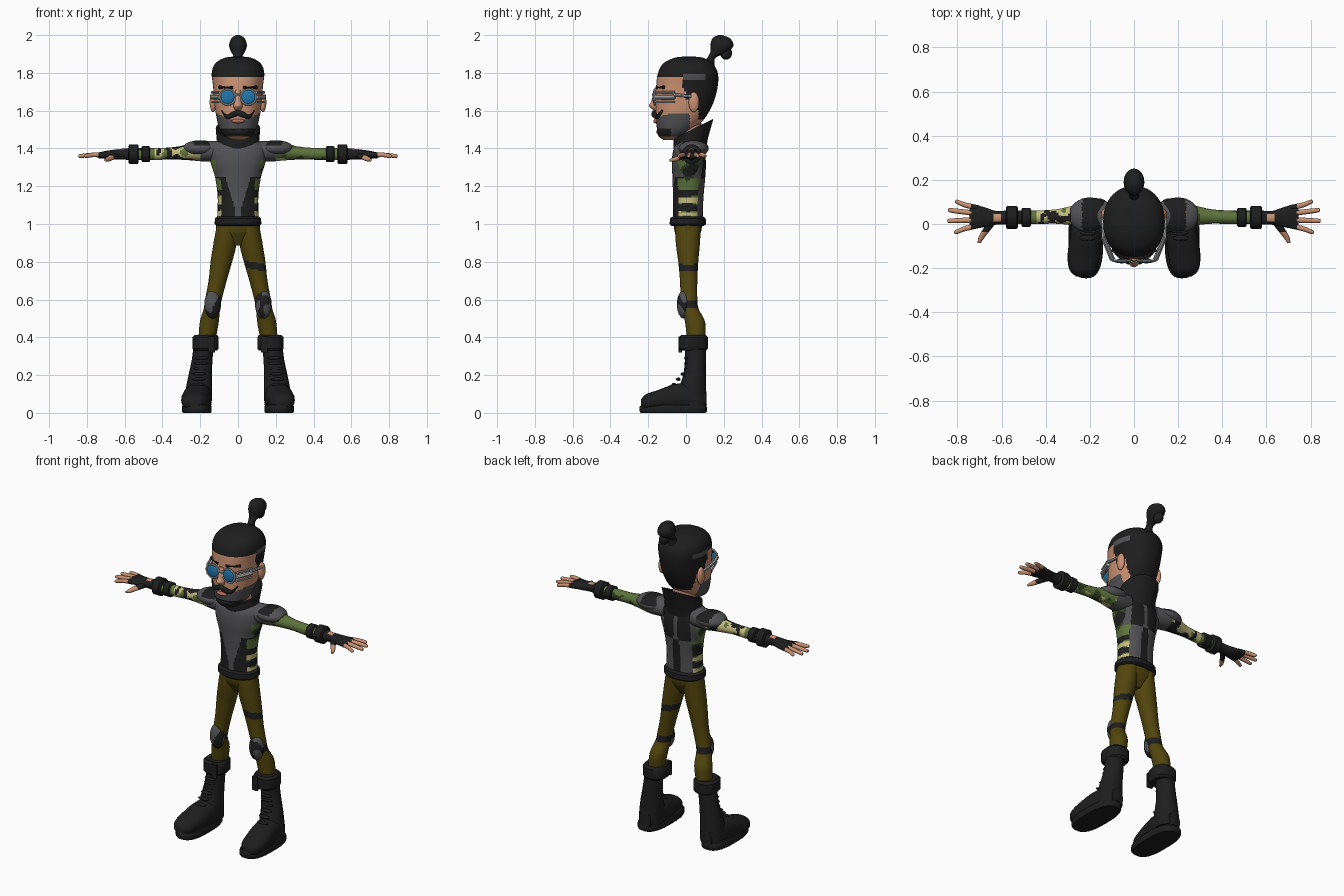
import bpy, bmesh, math
from mathutils import Matrix, Vector, noise

if "Cube" in bpy.data.objects:
    bpy.data.objects.remove(bpy.data.objects["Cube"], do_unlink=True)

palette = {
    "charcoal": (.013, .013, .013), "grey": (.085, .085, .09),
    "olive": (.085, .06, .004), "skin": (.6, .29, .175),
    "lens blue": (.015, .18, .4), "silver": (.5, .51, .53),
    "sand": (.55, .5, .2), "leaf green": (.11, .17, .045),
    "dark green": (.03, .05, .015), "lip red": (.45, .15, .1)}
materials = {}
for label, rgb in palette.items():
    mat = bpy.data.materials.new(label)
    mat.use_nodes = True
    mat.diffuse_color = (*rgb, 1)
    shader = mat.node_tree.nodes["Principled BSDF"]
    shader.inputs["Base Color"].default_value = (*rgb, 1)
    shader.inputs["Roughness"].default_value = .8
    materials[label] = mat
made = []


def finish(name, bm, colour):
    """Turn a bmesh into an object; colour is a label or a rule on face centres."""
    bmesh.ops.recalc_face_normals(bm, faces=bm.faces)
    mesh = bpy.data.meshes.new(name)
    slots = []
    for face in bm.faces:
        label = colour if isinstance(colour, str) else colour(face.calc_center_median())
        if label not in slots:
            slots.append(label)
            mesh.materials.append(materials[label])
        face.material_index = slots.index(label)
    bm.to_mesh(mesh)
    bm.free()
    obj = bpy.data.objects.new(name, mesh)
    bpy.context.collection.objects.link(obj)
    made.append(obj)


def spline(keys, steps):
    """Catmull-Rom interpolation through the key sections."""
    out = []
    for i in range(len(keys) - 1):
        a, b, c, d = keys[max(i - 1, 0)], keys[i], keys[i + 1], keys[min(i + 2, len(keys) - 1)]
        for s in range(steps):
            t = s / steps
            out.append([q + t / 2 * (r - p + t * (2*p - 5*q + 4*r - e + t * (3*q - p - 3*r + e)))
                        for p, q, r, e in zip(a, b, c, d)])
    return out + [keys[-1]]


def loft(name, axis, keys, colour, m=1, sides=24, steps=5, power=2, warp=None, cap=True):
    """Skin elliptical sections (x, y, z, radius, radius) set across an axis."""
    bm = bmesh.new()
    u, v = {"x": (1, 2), "y": (0, 2), "z": (0, 1)}[axis]
    rings = []
    for *centre, ru, rv in spline(keys, steps):
        ring = []
        for k in range(sides):
            a = math.tau * k / sides
            c, s = math.cos(a), math.sin(a)
            p = Vector(centre)
            p[u] += max(ru, .002) * math.copysign(abs(c) ** (2 / power), c)
            p[v] += max(rv, .002) * math.copysign(abs(s) ** (2 / power), s)
            if warp:
                warp(p)
            p.x *= m
            ring.append(bm.verts.new(p))
        rings.append(ring)
    for lo, hi in zip(rings, rings[1:]):
        for k in range(sides):
            n = (k + 1) % sides
            bm.faces.new((lo[k], lo[n], hi[n], hi[k]))
    if cap:
        bm.faces.new(rings[0])
        bm.faces.new(rings[-1])
    finish(name, bm, colour)


def blob(name, centre, radii, colour, m=1):
    bm = bmesh.new()
    place = Matrix.Translation((centre[0] * m, *centre[1:])) @ Matrix.Diagonal((*radii, 1))
    bmesh.ops.create_uvsphere(bm, u_segments=32, v_segments=24, radius=1, matrix=place)
    finish(name, bm, colour)


def bar(name, start, end, radius, colour, m=1):
    a, b = (Vector((p[0] * m, p[1], p[2])) for p in (start, end))
    turn = (b - a).to_track_quat("Z", "Y").to_matrix().to_4x4()
    bm = bmesh.new()
    bmesh.ops.create_cone(bm, cap_ends=True, segments=8, radius1=radius, radius2=radius,
                          depth=(b - a).length, matrix=Matrix.Translation((a + b) / 2) @ turn)
    finish(name, bm, colour)


# Colour rules
def camo(p):
    n = noise.noise(p * 13)
    if p.z > 1.18:
        return "charcoal" if n < -.3 else "dark green" if n < -.05 else "leaf green"
    band = math.cos(math.tau * (p.z - 1.05) / .075) + n
    return "sand" if band > .4 else "leaf green" if band > .1 else "charcoal"


def sleeve(p):
    n = noise.noise(p * 17)
    if abs(p.x) < .2:
        return "grey"
    if p.x > 0:
        return "dark green" if n < -.15 else "sand" if p.z < 1.352 and n > .1 else "leaf green"
    if n < -.16 or abs(p.x + .38 + .6 * (p.y - .03)) < .012:
        return "charcoal"
    return "leaf green" if n > .3 or p.x < -.44 else "sand"


def patched(p):
    return "charcoal" if noise.noise(p * 17) < -.12 else "grey"


def shoulder(p):
    return "charcoal" if abs(p.x) < .235 and p.z > 1.415 - .1 * p.y else "grey"


def shirt(p):
    x = abs(p.x)
    if x > (.088 if p.z < 1.24 else .118) and p.z < 1.34 and p.y > -.045:
        return camo(p)
    if p.y < .01:
        return "charcoal" if p.z < 1.25 and x > .016 + .3 * max(p.z - 1.08, 0) else "grey"
    if p.z > 1.24:
        return "charcoal" if .015 < x < .09 else "grey"
    return "charcoal" if x < .022 else "grey"


def head_colour(p):
    x, y, z = abs(p.x), p.y, p.z
    if x > .09 and -.02 < y < .1 and 1.765 < z < 1.795:
        return "grey"
    if z > 1.778 or (y > -.02 and z > 1.72) or (y > -.005 and z > 1.66) or (y > .065 and z > 1.55):
        return "charcoal"
    if y > .02 or z < 1.463:
        return "skin"
    if z < 1.505 and y < -.08:
        return "charcoal"
    return "grey" if z < 1.55 + .5 * max(x - .04, 0) else "skin"


# Head, neck and collar
loft("head", "z", [(0, -.09, 1.445, .03, .03), (0, -.075, 1.465, .07, .07),
                   (0, -.055, 1.5, .095, .098), (0, -.03, 1.56, .113, .13),
                   (0, -.008, 1.64, .125, .152), (0, .005, 1.73, .132, .163),
                   (0, .01, 1.8, .139, .158), (0, .01, 1.85, .12, .13),
                   (0, .015, 1.88, .07, .075), (0, .015, 1.887, .01, .01)],
     head_colour, sides=96, steps=9, power=2.2)
loft("neck", "z", [(0, .015, 1.38, .07, .07), (0, .01, 1.56, .07, .07)], "skin")


def raise_back(p):
    p.z += (p.z - 1.4) * 5 * (p.y - .03)


loft("collar", "z", [(0, .02, 1.39, .12, .085), (0, .025, 1.44, .112, .092),
                     (0, .04, 1.5, .118, .105), (0, .04, 1.5, .108, .095),
                     (0, .025, 1.42, .09, .08)],
     "charcoal", steps=1, sides=32, warp=raise_back, cap=False)
loft("hair_bun", "z", [(0, .12, 1.84, .03, .03), (0, .135, 1.88, .02, .022),
                       (0, .175, 1.91, .036, .046), (0, .19, 1.945, .047, .061),
                       (0, .187, 1.982, .036, .047), (0, .18, 2, .01, .01)], "charcoal")
blob("bun_tail", (0, .212, 1.905), (.027, .032, .035), "charcoal")
loft("nose", "z", [(0, -.155, 1.6, .015, .015), (0, -.168, 1.625, .024, .028),
                   (0, -.162, 1.65, .018, .022), (0, -.155, 1.71, .014, .012)], "skin", sides=16)
blob("lips", (0, -.158, 1.545), (.034, .014, .012), "lip red")
blob("goatee", (0, -.122, 1.488), (.062, .034, .025), "charcoal")

# Torso, belt and hips
loft("torso", "z", [(0, .01, 1, .112, .08), (0, .01, 1.06, .109, .079),
                    (0, .012, 1.15, .108, .081), (0, .015, 1.25, .122, .087),
                    (0, .015, 1.33, .146, .09), (0, .015, 1.4, .15, .08),
                    (0, .02, 1.445, .1, .055)], shirt, sides=96, steps=10, power=2.2)
loft("belt", "z", [(0, .01, .99, .112, .085), (0, .01, 1, .124, .097),
                   (0, .01, 1.03, .122, .094), (0, .01, 1.04, .11, .08)],
     "charcoal", steps=1, sides=40, power=2.2)
loft("hips", "z", [(0, .01, 1.02, .114, .078), (0, .01, .96, .116, .07),
                   (0, .01, .92, .09, .05), (0, .01, .885, .03, .03)], "olive", sides=32)


def trousers(p):
    strap = p.x > 0 and abs(p.z - .778 + .2 * (p.x - .09)) < .019
    return "charcoal" if strap or abs(p.z - .575) < .02 else "olive"


def glove(p):
    bare = .6 < abs(p.x) < .635 and abs(p.y - .028) < .018 and p.z > 1.37
    return "skin" if bare else "charcoal"


for m, side in ((1, "left"), (-1, "right")):
    # Face details
    blob(side + "_ear", (.132, .042, 1.645), (.018, .028, .053), "skin", m)
    bar(side + "_eyebrow", (.025, -.155, 1.722), (.1, -.115, 1.724), .009, "charcoal", m)
    loft(side + "_moustache", "x", [(0, -.168, 1.588, .014, .014), (.03, -.168, 1.578, .014, .016),
                                    (.06, -.15, 1.568, .013, .011), (.088, -.128, 1.6, .006, .005)],
         "charcoal", m, sides=12)

    # Glasses
    blob(side + "_lens", (.055, -.168, 1.672), (.037, .01, .037), "lens blue", m)
    rim = [Vector((.055 + .041 * math.cos(a), -.166, 1.672 + .041 * math.sin(a)))
           for a in (math.tau * k / 16 for k in range(17))]
    for a, b in zip(rim, rim[1:]):
        bar(side + "_lens_rim", a, b, .006, "silver", m)
    bar(side + "_bridge", (0, -.175, 1.685), (.018, -.168, 1.685), .006, "silver", m)
    for z, r in ((1.645, .005), (1.672, .012), (1.698, .006)):
        bar(side + "_side_shield", (.097, -.162, z), (.138, -.06, z), r, "silver", m)
    bar(side + "_temple", (.138, -.07, 1.685), (.142, .03, 1.675), .008, "silver", m)

    # Arm, shoulder pad and wrist bands
    loft(side + "_sleeve", "x", [(.09, .03, 1.385, .065, .055), (.18, .04, 1.385, .066, .054),
                                 (.25, .04, 1.38, .05, .043), (.35, .034, 1.374, .033, .032),
                                 (.45, .03, 1.37, .031, .032), (.56, .03, 1.37, .031, .032)],
         sleeve, m, sides=48, steps=12)
    blob(side + "_shoulder_pad", (.2, .04, 1.4), (.095, .08, .043), shoulder, m)
    for x, half, r in ((.488, .022, .043), (.553, .027, .052)):
        loft(side + "_wrist_band", "x", [(x + e * half, .03, 1.37, r * f, r * f) for e, f in
                                         ((-1, .85), (-.8, 1), (.8, 1), (1, .85))],
             "charcoal", m, steps=1, sides=20)

    # Gloved hand and bare fingertips
    loft(side + "_hand", "x", [(.54, .03, 1.37, .034, .034), (.62, .028, 1.37, .031, .028),
                               (.66, .03, 1.368, .04, .025), (.7, .032, 1.366, .05, .021),
                               (.745, .033, 1.363, .05, .014)], glove, m, sides=32, steps=9)
    for base, tip, reach in ((.072, .1, .81), (.046, .062, .842), (.02, .014, .845), (-.006, -.036, .815)):
        loft(side + "_finger", "x", [(.7, base, 1.366, .012, .012), (.765, (base + tip) / 2, 1.366, .012, .012),
                                     (reach - .01, tip, 1.36, .01, .01), (reach, tip, 1.36, .004, .004)],
             lambda p: "skin" if abs(p.x) > .738 else "charcoal", m, sides=12)
    loft(side + "_thumb", "y", [(.645, .005, 1.362, .02, .016), (.67, -.03, 1.352, .018, .014),
                                (.69, -.06, 1.342, .014, .012), (.702, -.087, 1.338, .007, .006)],
         lambda p: "skin" if p.y < -.035 else "charcoal", m, sides=12)

    # Leg and knee pad
    loft(side + "_trouser_leg", "z", [(.056, .01, 1, .055, .07), (.07, .01, .89, .061, .063),
                                      (.088, .012, .8, .057, .053), (.108, .014, .7, .048, .046),
                                      (.13, .016, .6, .044, .044), (.139, .024, .55, .043, .043),
                                      (.152, .048, .48, .05, .053), (.165, .055, .38, .045, .048)],
         trousers, m, sides=32, steps=12)
    blob(side + "_knee_pad", (.134, -.01, .575), (.044, .038, .076), patched, m)

    # Boot
    loft(side + "_boot_cuff", "z", [(.172, .04, .33, .06, .066), (.172, .04, .342, .07, .077),
                                    (.172, .04, .4, .07, .077), (.17, .04, .412, .06, .066)],
         "charcoal", m, steps=1, power=2.4)
    loft(side + "_cuff_buckle", "z", [(.14, -.03, .32, .018, .009), (.14, -.03, .405, .018, .009)],
         "charcoal", m, steps=1, sides=16, power=5)
    loft(side + "_boot_shaft", "z", [(.178, .05, .4, .052, .055), (.19, .05, .28, .055, .055),
                                     (.2, .045, .2, .062, .06), (.207, .035, .12, .07, .072),
                                     (.21, .04, .04, .07, .07)], "charcoal", m)
    loft(side + "_boot_foot", "y", [(.208, .105, .07, .04, .045), (.21, .03, .08, .068, .075),
                                    (.218, -.06, .08, .073, .072), (.228, -.15, .068, .073, .052),
                                    (.231, -.21, .058, .06, .042), (.231, -.238, .05, .03, .022)],
         "charcoal", m, power=2.3)
    loft(side + "_boot_sole", "z", [(.218, -.068, 0, .074, .172), (.218, -.068, .008, .079, .178),
                                    (.218, -.068, .032, .079, .178), (.218, -.068, .042, .074, .17)],
         "charcoal", m, steps=1, sides=40, power=2.7)
    for k in range(6):
        t = k / 5
        spot = (.212 - .02 * t, -.064 + .066 * min(1, 1.8 * t), .15 + .14 * t)
        blob(side + "_lace", spot, (.036, .012, .009), "charcoal", m)

# Smooth shading with sharp edges kept
bpy.ops.object.select_all(action="DESELECT")
for obj in made:
    obj.select_set(True)
bpy.context.view_layer.objects.active = made[0]
bpy.ops.object.shade_smooth_by_angle(angle=math.radians(40))
